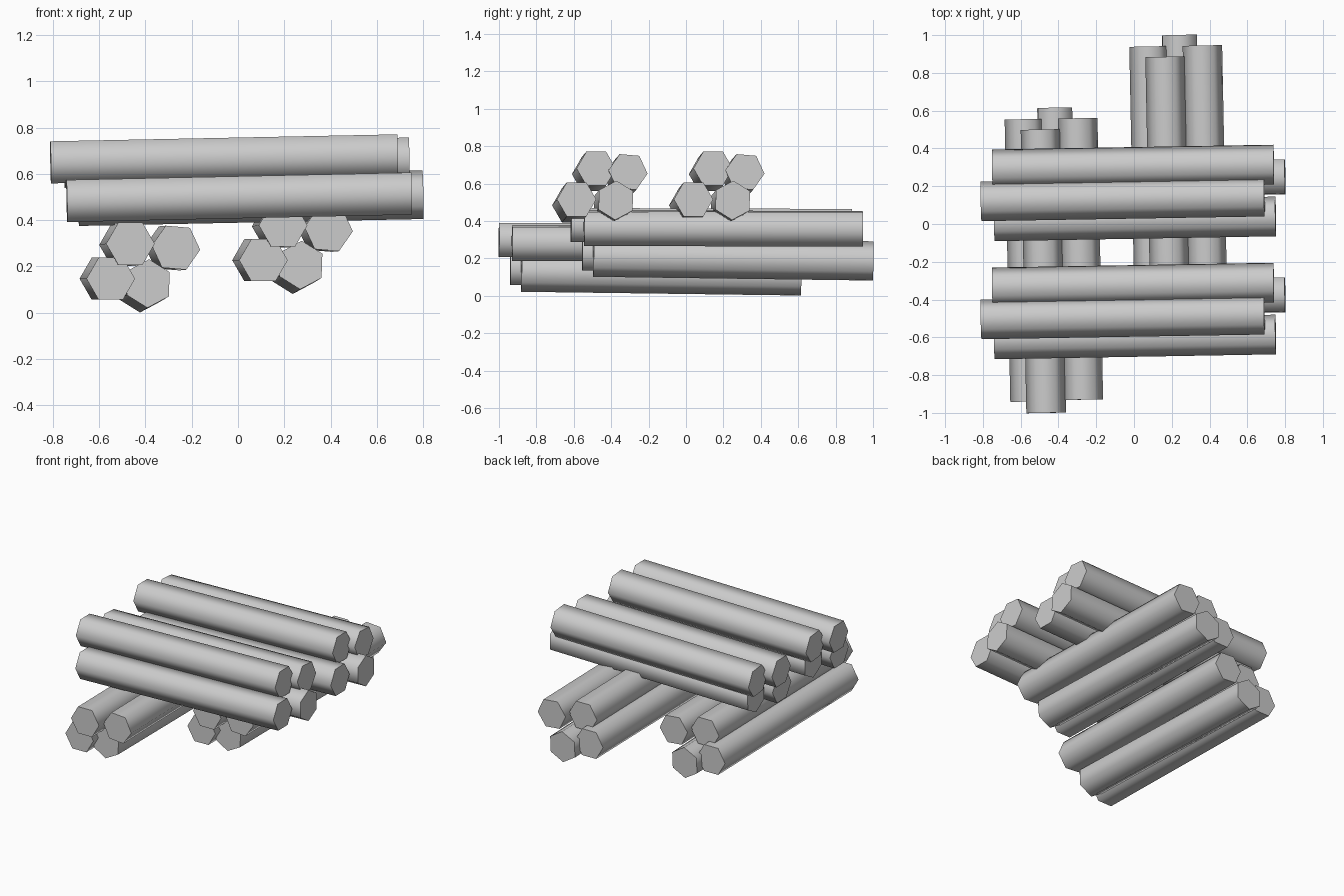
import bpy, bmesh, math
from mathutils import Vector

if "Cube" in bpy.data.objects:
    bpy.data.objects.remove(bpy.data.objects["Cube"])

R = 0.105  # log radius (hexagon corner)


def log(name, far, near, roll):
    """Six-sided log from far end to near end; roll in degrees seen from the near end."""
    far, near = Vector(far), Vector(near)
    n = (near - far).normalized()
    right = Vector((0, 0, 1)).cross(n).normalized()
    up = n.cross(right)
    bm = bmesh.new()
    rings = []
    for p in (far, near):
        ring = []
        for i in range(6):
            a = math.radians(roll + 60 * i)
            ring.append(bm.verts.new(p + R * (math.cos(a) * right + math.sin(a) * up)))
        rings.append(ring)
    a, b = rings
    for i in range(6):
        j = (i + 1) % 6
        bm.faces.new((a[i], a[j], b[j], b[i])).smooth = True  # bark
    bm.faces.new(b)          # flat cut ends
    bm.faces.new(a[::-1])
    mesh = bpy.data.meshes.new(name)
    bm.to_mesh(mesh)
    bm.free()
    bpy.context.collection.objects.link(bpy.data.objects.new(name, mesh))


def bundle(name, logs, offset):
    off = Vector(offset)
    for i, (far, near, roll) in enumerate(logs, 1):
        log(f"{name}_log_{i}", Vector(far) + off, Vector(near) + off, roll)


# Lower bundles run front to back (near end = front)
lower = [
    ((-0.495, 0.50, 0.293), (-0.465, -1.00, 0.298), 0),
    ((-0.298, 0.56, 0.278), (-0.268, -0.93, 0.281), -5),
    ((-0.580, 0.555, 0.147), (-0.550, -0.94, 0.147), 0),
    ((-0.420, 0.615, 0.106), (-0.388, -0.88, 0.126), 28),
]
bundle("lower_left", lower, (0, 0, 0))
bundle("lower_right", lower, (0.66, 0.385, 0.08))

# Upper bundles run left to right (near end = right)
upper = [
    ((-0.81, 0.120, 0.650), (0.69, 0.145, 0.680), 0),
    ((-0.75, 0.290, 0.634), (0.74, 0.315, 0.662), -5),
    ((-0.74, 0.014, 0.483), (0.75, 0.040, 0.515), 0),
    ((-0.69, 0.225, 0.480), (0.80, 0.250, 0.510), 28),
]
bundle("upper_back", upper, (0, 0, 0))
bundle("upper_front", upper, (0, -0.625, 0))
